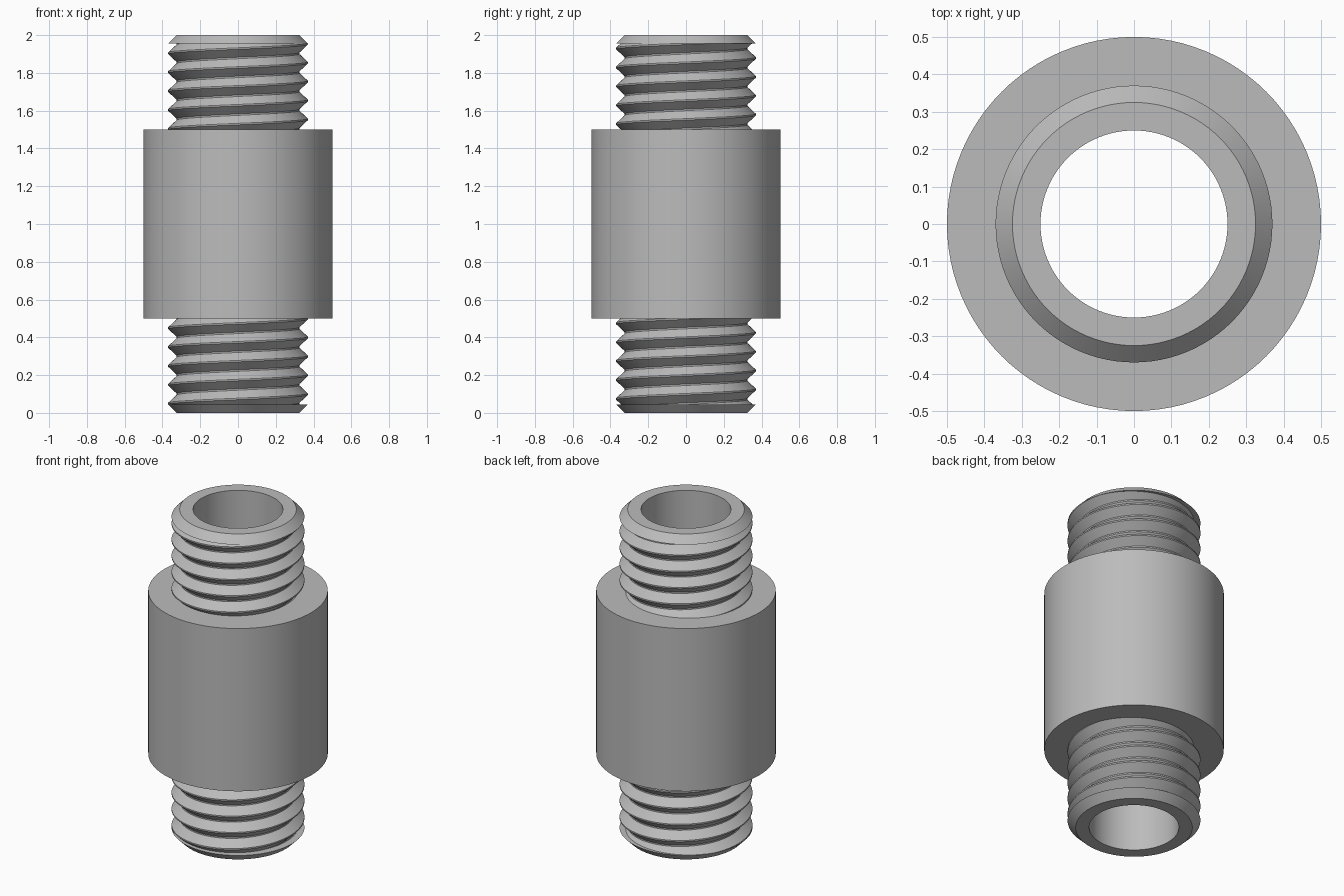
import bpy, bmesh
from math import sin, cos, pi, radians

if "Cube" in bpy.data.objects:
    bpy.data.objects.remove(bpy.data.objects["Cube"])

SEGMENTS = 96
BORE, ROOT, CREST, BODY = 0.25, 0.325, 0.37, 0.5
CHAMFER = CREST - ROOT
PITCH = 0.1

steel = bpy.data.materials.new("grey_steel")
steel.use_nodes = True
grey = (0.5, 0.5, 0.5, 1)
steel.diffuse_color = grey
steel.node_tree.nodes["Principled BSDF"].inputs["Base Color"].default_value = grey


def finish(bm, name):
    bmesh.ops.remove_doubles(bm, verts=bm.verts, dist=1e-5)
    bmesh.ops.recalc_face_normals(bm, faces=bm.faces)
    mesh = bpy.data.meshes.new(name)
    bm.to_mesh(mesh)
    bm.free()
    mesh.materials.append(steel)
    obj = bpy.data.objects.new(name, mesh)
    bpy.context.collection.objects.link(obj)
    bpy.ops.object.select_all(action="DESELECT")
    obj.select_set(True)
    bpy.context.view_layer.objects.active = obj
    bpy.ops.object.shade_smooth_by_angle(angle=radians(25))
    return obj


def skin(bm, columns, close_profile):
    """Join neighbouring columns of points around the axis with quads."""
    rings = [[bm.verts.new(p) for p in col] for col in columns]
    for a, b in zip(rings, rings[1:] + rings[:1]):
        n = len(a)
        for i in range(n if close_profile else n - 1):
            j = (i + 1) % n
            bm.faces.new((a[i], b[i], b[j], a[j]))


def lathe(name, profile):
    bm = bmesh.new()
    angles = [2 * pi * s / SEGMENTS for s in range(SEGMENTS)]
    skin(bm, [[(r * cos(t), r * sin(t), z) for r, z in profile] for t in angles], True)
    return finish(bm, name)


# Thread section: (fraction of pitch, radius)
SECTION = [(0, ROOT), (0.08, ROOT), (0.5, CREST), (0.58, CREST), (1, ROOT)]


def radius_at(u):
    u %= 1
    for (u0, r0), (u1, r1) in zip(SECTION, SECTION[1:]):
        if u <= u1:
            return r0 + (r1 - r0) * (u - u0) / (u1 - u0)


def thread(name, low, high, phase):
    """Helical ridge trimmed flat at both ends."""
    bm = bmesh.new()
    columns = []
    for s in range(SEGMENTS):
        turn = s / SEGMENTS
        t = 2 * pi * turn
        offset = turn + phase
        column = []
        # Walk up in whole ridges, starting below the trim on every column
        for k in range(-2, 7):
            for u, _ in SECTION[:-1]:
                z = min(max(low + PITCH * (k + u + offset), low), high)
                r = radius_at((z - low) / PITCH - offset)
                column.append((r * cos(t), r * sin(t), z))
        columns.append(column)
    # The seam column meets the first one shifted by one whole ridge
    step = len(SECTION) - 1
    rings = [[bm.verts.new(p) for p in col] for col in columns]
    rings.append(rings[0][step:])
    for a, b in zip(rings, rings[1:]):
        for i in range(min(len(a), len(b)) - 1):
            bm.faces.new((a[i], b[i], b[i + 1], a[i + 1]))
    bmesh.ops.dissolve_degenerate(bm, dist=1e-5, edges=bm.edges)
    return finish(bm, name)


# Central sleeve with bored neck cores and chamfered end rims
core = ROOT - 0.004
half = [(BORE, 0), (ROOT, 0), (CREST, CHAMFER), (core, CHAMFER), (core, 0.5), (BODY, 0.5)]
lathe("bored_sleeve", half + [(r, 2 - z) for r, z in reversed(half)])

# Threads on both necks
thread("upper_thread", 1.5, 2 - CHAMFER, 0)
thread("lower_thread", CHAMFER, 0.5, 0)
